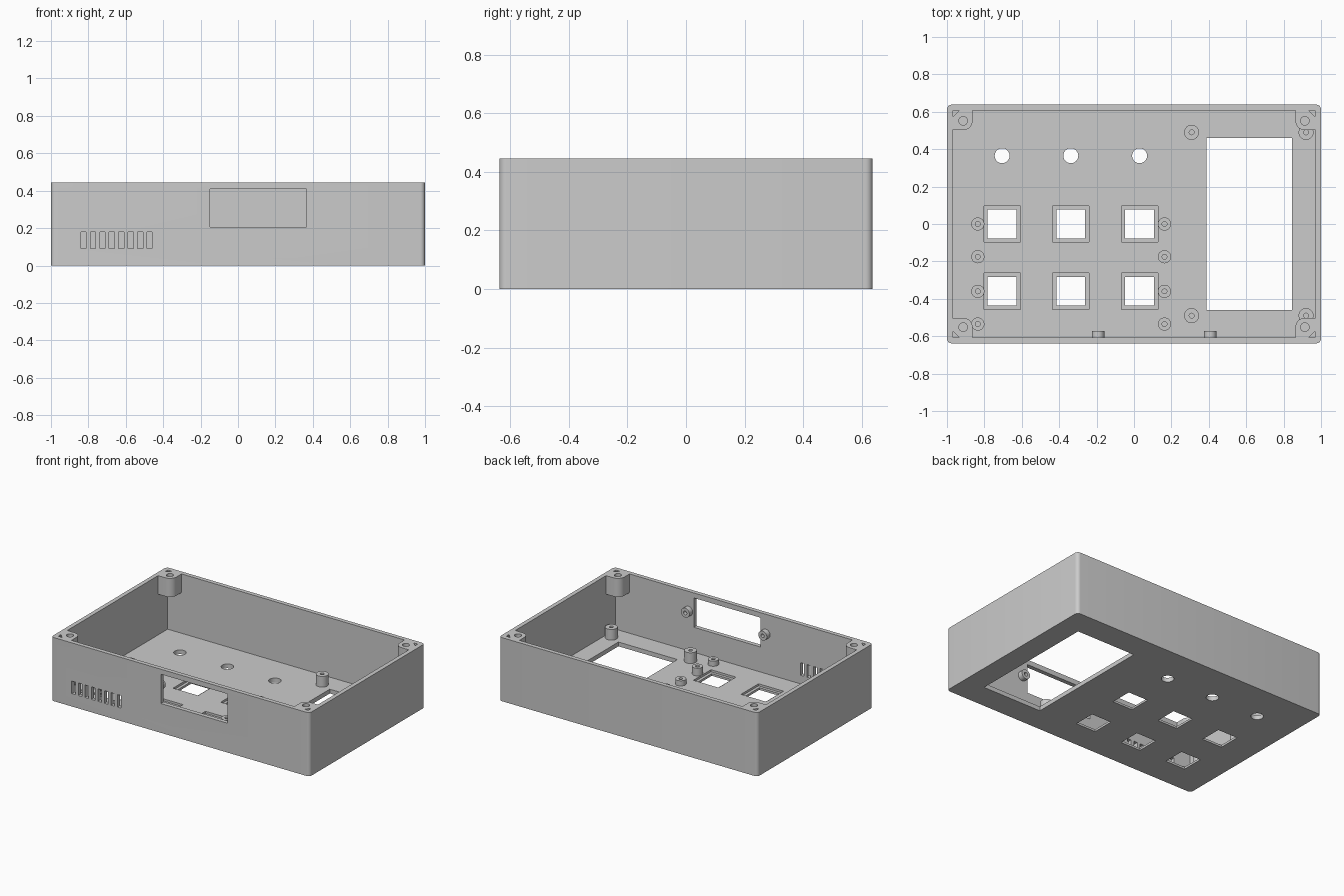
import bpy, bmesh, math
from mathutils import Matrix, Vector

cube = bpy.data.objects.get("Cube")
if cube:
    bpy.data.objects.remove(cube)

W, D, H = 1.0, 0.638, 0.445      # half width, half depth, height
T = 0.03                         # wall and floor thickness
IX, IY = W - T, D - T            # inner half sizes
COLUMNS = (-0.705, -0.338, 0.03)
ROWS = (0.0, -0.36)

grey = bpy.data.materials.new("plain grey")
grey.use_nodes = True
grey.diffuse_color = (0.6, 0.6, 0.6, 1)
grey.node_tree.nodes["Principled BSDF"].inputs["Base Color"].default_value = (0.6, 0.6, 0.6, 1)


def finish(bm, name):
    bmesh.ops.recalc_face_normals(bm, faces=bm.faces)
    mesh = bpy.data.meshes.new(name)
    bm.to_mesh(mesh)
    bm.free()
    mesh.materials.append(grey)
    ob = bpy.data.objects.new(name, mesh)
    bpy.context.collection.objects.link(ob)
    return ob


def box(bm, x0, x1, y0, y1, z0, z1):
    m = Matrix.Translation(((x0 + x1) / 2, (y0 + y1) / 2, (z0 + z1) / 2))
    m = m @ Matrix.Diagonal((x1 - x0, y1 - y0, z1 - z0, 1))
    return bmesh.ops.create_cube(bm, size=1, matrix=m)["verts"]


def cylinder(bm, x, y, r, z0, z1):
    bmesh.ops.create_cone(bm, cap_ends=True, segments=32, radius1=r, radius2=r,
                          depth=z1 - z0, matrix=Matrix.Translation((x, y, (z0 + z1) / 2)))


def prism(bm, points, z0, z1):
    face = bm.faces.new([bm.verts.new((x, y, z0)) for x, y in points])
    new = bmesh.ops.extrude_face_region(bm, geom=[face])["geom"]
    bmesh.ops.translate(bm, vec=(0, 0, z1 - z0),
                        verts=[v for v in new if isinstance(v, bmesh.types.BMVert)])


def select(ob):
    bpy.ops.object.select_all(action="DESELECT")
    ob.select_set(True)
    bpy.context.view_layer.objects.active = ob


def cut(ob, bm):
    cutter = finish(bm, "cutter")
    cutter.hide_render = True
    mod = ob.modifiers.new("cut", "BOOLEAN")
    mod.operation, mod.solver, mod.object = "DIFFERENCE", "EXACT", cutter
    select(ob)
    bpy.ops.object.modifier_apply(modifier=mod.name)
    bpy.data.objects.remove(cutter)


def smooth(ob):
    select(ob)
    bpy.ops.object.shade_smooth_by_angle(angle=math.radians(30))


# Case shell with rounded upright edges
bm = bmesh.new()
box(bm, -W, W, -D, D, 0, H)
upright = [e for e in bm.edges if abs(e.verts[0].co.z - e.verts[1].co.z) > 0.1]
bmesh.ops.bevel(bm, geom=upright, offset=0.025, segments=6, profile=0.5, affect="EDGES")
case = finish(bm, "case")

bm = bmesh.new()
box(bm, -IX, IX, -IY, IY, T, H + 0.1)
cut(case, bm)

# Button recesses on the inside of the floor
bm = bmesh.new()
for x in COLUMNS:
    for y in ROWS:
        box(bm, x - 0.097, x + 0.097, y - 0.097, y + 0.097, T / 2, 0.1)
cut(case, bm)

# Through openings: buttons, lamps, display, socket and vents
bm = bmesh.new()
for x in COLUMNS:
    for y in ROWS:
        box(bm, x - 0.077, x + 0.077, y - 0.077, y + 0.077, -0.1, 0.1)
    cylinder(bm, x, 0.365, 0.04, -0.1, 0.1)
box(bm, 0.388, 0.845, -0.46, 0.46, -0.1, 0.1)
box(bm, -0.15, 0.365, -D - 0.1, -IY + 0.05, 0.205, 0.41)
for i in range(8):
    x = -0.826 + i * 0.0505
    box(bm, x - 0.014, x + 0.014, -D - 0.1, -IY + 0.05, 0.09, 0.178)
cut(case, bm)
smooth(case)


def standoff(name, r, hole, height, matrix):
    """Solid post with a blind screw hole, from a revolved profile."""
    bm = bmesh.new()
    profile = [(0, 0), (r, 0), (r, height), (hole, height), (hole, 0.006), (0, 0.006)]
    verts = [bm.verts.new((x, 0, z)) for x, z in profile]
    edges = [bm.edges.new(pair) for pair in zip(verts, verts[1:])]
    bmesh.ops.spin(bm, geom=verts + edges, cent=(0, 0, 0), axis=(0, 0, 1),
                   angle=math.tau, steps=32)
    bmesh.ops.remove_doubles(bm, verts=bm.verts, dist=0.0001)
    bm.transform(matrix)
    smooth(finish(bm, name))


# Display and button board posts
for x in (0.308, 0.92):
    for y in (-0.49, 0.49):
        standoff("display_post", 0.04, 0.013, 0.075, Matrix.Translation((x, y, T)))
for x in (-0.835, 0.163):
    for y, h in ((0, 0.053), (-0.175, 0.036), (-0.36, 0.053), (-0.535, 0.036)):
        standoff("button_post", 0.035, 0.013, h, Matrix.Translation((x, y, T)))

# Socket screw posts on the inside of the front wall
for x in (-0.192, 0.407):
    standoff("socket_post", 0.033, 0.013, 0.036,
             Matrix.Translation((x, -IY, 0.308)) @ Matrix.Rotation(-math.pi / 2, 4, "X"))

# Lid screw bosses hanging in the four corners
CX, CY, R = 0.913, 0.552, 0.05
for sx in (-1, 1):
    for sy in (-1, 1):
        outline = [(IX, CY - R)]
        for i in range(17):
            a = -math.pi / 2 - i * math.pi / 2 / 16
            outline.append((CX + R * math.cos(a), CY + R * math.sin(a)))
        outline += [(CX - R, IY), (IX, IY)]
        bm = bmesh.new()
        prism(bm, [(sx * x, sy * y) for x, y in outline], H - 0.13, H)
        boss = finish(bm, "lid_boss")
        bm = bmesh.new()
        cylinder(bm, sx * CX, sy * CY, 0.023, H - 0.11, H + 0.1)
        inset = 0.002
        corner = [(IX - inset, IY - inset), (IX - 0.034, IY - inset), (IX - inset, IY - 0.034)]
        prism(bm, [(sx * x, sy * y) for x, y in corner], H - 0.2, H + 0.1)
        cut(boss, bm)
        smooth(boss)
